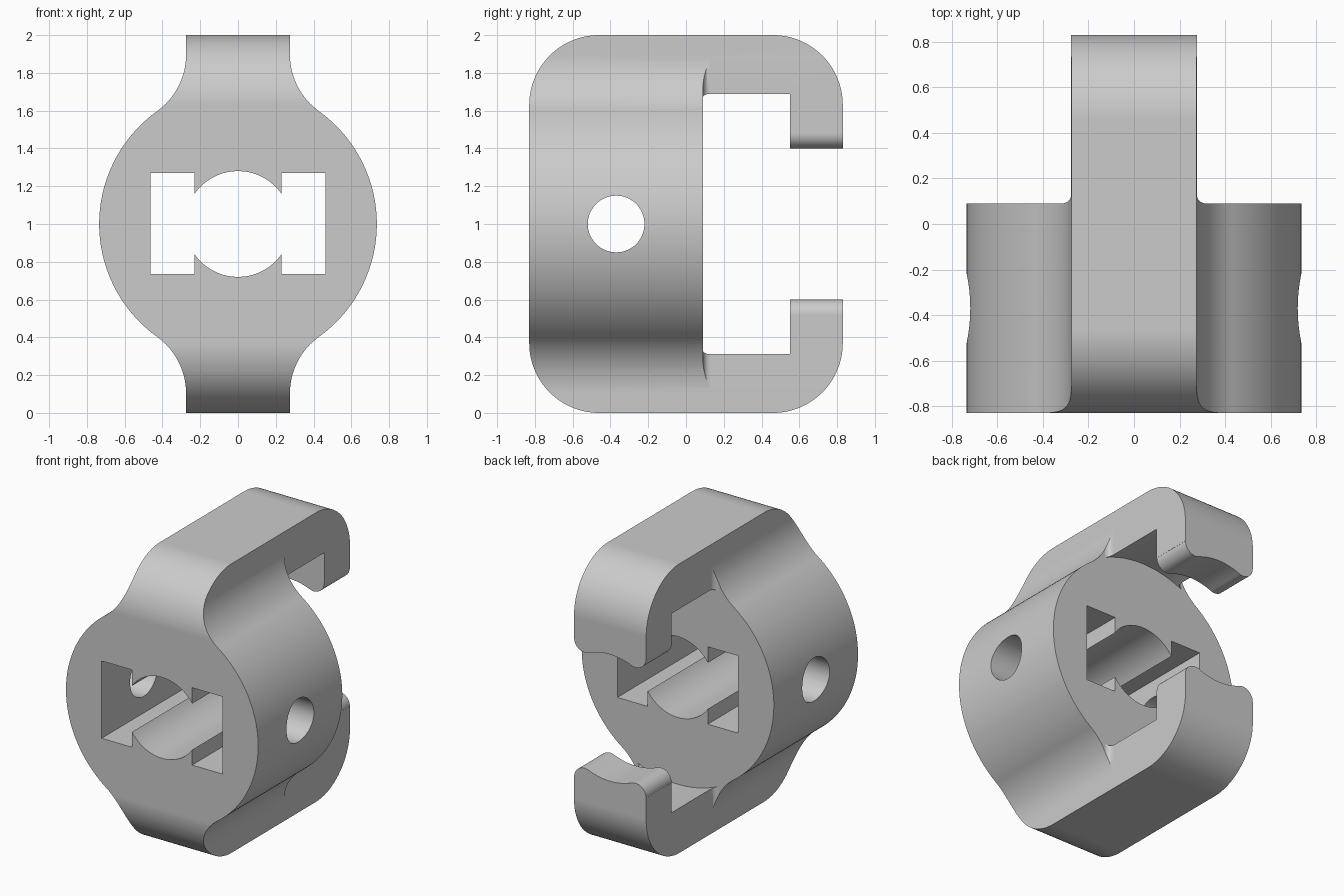
import bpy, bmesh, math
from mathutils import Vector

cube = bpy.data.objects.get("Cube")
if cube:
    bpy.data.objects.remove(cube, do_unlink=True)

grey = bpy.data.materials.new("plain grey")
grey.use_nodes = True
colour = (0.6, 0.6, 0.6, 1)
grey.diffuse_color = colour
grey.node_tree.nodes["Principled BSDF"].inputs["Base Color"].default_value = colour


def arc(cx, cy, r, start, end, n=24):
    """Points along an arc, angles in radians."""
    return [(cx + r * math.cos(start + (end - start) * i / n),
             cy + r * math.sin(start + (end - start) * i / n)) for i in range(n + 1)]


def circle(cx, cy, r, n=96):
    return arc(cx, cy, r, 0, math.tau, n)[:-1]


def box(x0, y0, x1, y1):
    return [(x0, y0), (x1, y0), (x1, y1), (x0, y1)]


def mirror_x(half):
    """Close a right-hand outline with its mirror image."""
    return half + [(-x, y) for x, y in reversed(half) if abs(x) > 1e-6]


def four_way(quarter, centre=1.0):
    """Quarter outline, from the x axis up, mirrored both ways."""
    lower = [(x, -z) for x, z in reversed(quarter) if abs(z) > 1e-6]
    return [(x, z + centre) for x, z in mirror_x(lower + quarter)]


def prism(name, outline, axis, low, high):
    """Extrude a closed outline along one axis."""
    place = {"x": lambda a, b, c: (c, a, b),
             "y": lambda a, b, c: (a, c, b),
             "z": lambda a, b, c: (a, b, c)}[axis]
    bm = bmesh.new()
    face = bm.faces.new([bm.verts.new(place(a, b, low)) for a, b in outline])
    out = bmesh.ops.extrude_face_region(bm, geom=[face])
    shift = Vector(place(0, 0, high - low))
    for v in out["geom"]:
        if isinstance(v, bmesh.types.BMVert):
            v.co += shift
    bmesh.ops.recalc_face_normals(bm, faces=bm.faces[:])
    mesh = bpy.data.meshes.new(name)
    bm.to_mesh(mesh)
    bm.free()
    mesh.materials.append(grey)
    obj = bpy.data.objects.new(name, mesh)
    bpy.context.collection.objects.link(obj)
    return obj


def combine(target, tool, operation):
    """Apply a boolean and discard the tool."""
    mod = target.modifiers.new("cut", "BOOLEAN")
    mod.operation, mod.object, mod.solver = operation, tool, "EXACT"
    bpy.context.view_layer.objects.active = target
    bpy.ops.object.modifier_apply(modifier=mod.name)
    bpy.data.objects.remove(tool, do_unlink=True)


R, NECK, DEPTH, BACK = 0.735, 0.275, 0.83, 0.09

# Front outline: round hub blending into a neck above and below
f = 0.37
cx = NECK + f
cz = math.sqrt((R + f) ** 2 - cx ** 2)
meet = math.atan2(cz, cx)
quarter = (arc(0, 0, R, 0, meet, 40)
           + arc(cx, cz, f, meet + math.pi, math.pi)[1:] + [(NECK, 1.2)])
body = prism("clamp_body", four_way(quarter), "y", -1, 1)

# Side outline: rounded rectangle
c = 0.37
side = four_way([(DEPTH, 0)] + arc(DEPTH - c, 1 - c, c, 0, math.pi / 2, 32))
combine(body, prism("side_shape", side, "x", -1, 1), "INTERSECT")

# Plan outline: wide hub, narrow arms, small fillet between them
g, w = 0.04, NECK + 0.001
plan = mirror_x([(0.9, -1), (0.9, BACK)]
                + arc(w + g, BACK + g, g, -math.pi / 2, -math.pi, 10) + [(w, 1)])
combine(body, prism("plan_shape", plan, "z", -0.5, 2.5), "INTERSECT")

# Round recess behind the hub, under the arms
combine(body, prism("recess", circle(0, 1, 0.742, 128), "y", BACK, 0.55), "DIFFERENCE")

# Gap between hook tips: hollow middle with rounded outer corners
t, tip = 0.08, 0.40
tx, tz = NECK - t, tip + t
turn = math.atan2(tz, tx)
gap = [(0.5, 0), (0.5, tz)] + arc(tx, tz, t, 0, turn - math.pi, 16)
gap += arc(0, 0, math.hypot(tx, tz) - t, turn, math.pi / 2, 16)[1:]
combine(body, prism("hook_gap", four_way(gap), "y", 0.5, 1), "DIFFERENCE")

# Through slot: round bore with a square pocket on each side
combine(body, prism("bore", circle(0, 1, 0.28), "y", -1, 0.3), "DIFFERENCE")
for s in (-1, 1):
    pocket = box(*sorted((s * 0.23, s * 0.462))[:1], 0.735, max(s * 0.23, s * 0.462), 1.27)
    combine(body, prism("pocket", pocket, "y", -1, 0.3), "DIFFERENCE")

# Cross hole through the hub
combine(body, prism("cross_hole", circle(-0.37, 1, 0.15, 64), "x", -1, 1), "DIFFERENCE")

# Smooth curves, crisp edges
bpy.ops.object.select_all(action="DESELECT")
body.select_set(True)
bpy.context.view_layer.objects.active = body
bpy.ops.object.shade_smooth_by_angle(angle=math.radians(25))
weighted = body.modifiers.new("even_shading", "WEIGHTED_NORMAL")
weighted.keep_sharp = True
